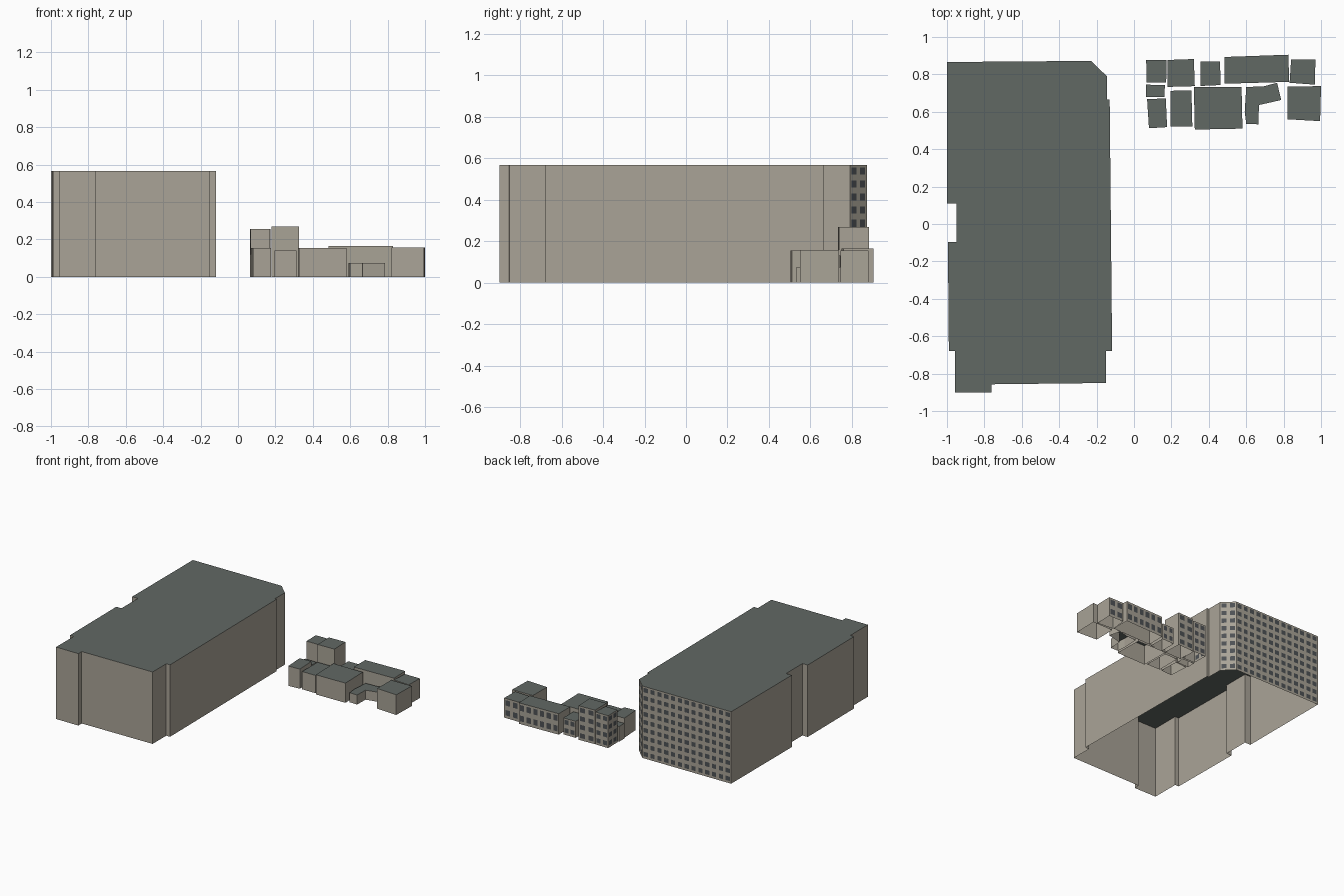
import bpy, bmesh
from mathutils import Vector

if "Cube" in bpy.data.objects:
    bpy.data.objects.remove(bpy.data.objects["Cube"])


def material(name, rgb):
    m = bpy.data.materials.new(name)
    m.diffuse_color = (*rgb, 1.0)
    m.use_nodes = True
    m.node_tree.nodes["Principled BSDF"].inputs["Base Color"].default_value = m.diffuse_color
    return m


MATS = [material("stone_wall", (0.40, 0.37, 0.31)),
        material("grey_roof", (0.12, 0.138, 0.127)),
        material("dark_window", (0.075, 0.083, 0.09))]
BAY, FLOOR = 0.059, 0.062      # window bay width and floor height


def splits(count, lo, hi):
    """Grid lines 0..1 for `count` cells, each with an opening from lo to hi."""
    s = [0.0]
    for i in range(count):
        s += [(i + lo) / count, (i + hi) / count]
    return s + [1.0]


def building(name, height, outline, facades=()):
    """Open-bottomed block from a clockwise outline; facade edges get windows."""
    bm = bmesh.new()
    pts = [Vector((x, y, 0)) for x, y in outline]
    up = Vector((0, 0, height))

    # flat roof
    bm.faces.new([bm.verts.new(p + up) for p in reversed(pts)]).material_index = 1

    # walls, cut into a window grid on the street side
    for i, a in enumerate(pts):
        b = pts[(i + 1) % len(pts)]
        us, vs = [0.0, 1.0], [0.0, 1.0]
        if i in facades:
            us = splits(max(1, round((b - a).length / BAY)), 0.19, 0.81)
            vs = splits(max(1, int(height / FLOOR)), 0.27, 0.82)
        grid = [[bm.verts.new(b.lerp(a, u) + up * v) for v in vs] for u in us]
        for j in range(len(us) - 1):
            for k in range(len(vs) - 1):
                f = bm.faces.new((grid[j][k], grid[j + 1][k],
                                  grid[j + 1][k + 1], grid[j][k + 1]))
                f.material_index = 2 if j % 2 and k % 2 else 0

    bmesh.ops.remove_doubles(bm, verts=bm.verts, dist=1e-5)
    me = bpy.data.meshes.new(name)
    bm.to_mesh(me)
    bm.free()
    for m in MATS:
        me.materials.append(m)
    bpy.context.collection.objects.link(bpy.data.objects.new(name, me))


# large block with a cut corner
building("large_block", 0.567, [
    (-1, .866), (-.23, .872), (-.145, .79), (-.145, .665), (-.13, .665),
    (-.117, -.68), (-.15, -.68), (-.15, -.85), (-.763, -.857), (-.763, -.9),
    (-.957, -.9), (-.957, -.68), (-.99, -.68), (-.995, -.095), (-.95, -.095),
    (-.95, .11), (-1, .11)], (0, 1))

# street row, windows on the back
building("corner_house", 0.255, [(.065, .877), (.175, .877), (.172, .757), (.068, .757)], (0, 3))
building("tall_house", 0.268, [(.18, .877), (.32, .882), (.325, .737), (.18, .733)], (0,))
building("narrow_house", 0.13, [(.355, .868), (.46, .87), (.463, .743), (.355, .738)], (0,))
building("long_house", 0.165, [(.485, .893), (.825, .905), (.83, .76), (.485, .75)], (0,))
building("end_house", 0.155, [(.84, .88), (.97, .88), (.967, .745), (.832, .755)], (0,))

# plain yard buildings in front
building("small_annex", 0.12, [(.063, .745), (.165, .743), (.163, .68), (.063, .678)])
building("left_yard_house", 0.155, [(.07, .667), (.17, .672), (.177, .518), (.08, .512)])
building("narrow_yard_house", 0.14, [(.195, .712), (.307, .715), (.312, .52), (.195, .52)])
building("wide_yard_house", 0.155, [(.32, .733), (.575, .733), (.58, .51), (.325, .505)])
building("bent_shed", 0.075, [(.6, .733), (.69, .735), (.765, .755), (.787, .663),
                              (.668, .636), (.665, .533), (.6, .535), (.592, .6)])
building("right_yard_house", 0.158, [(.822, .735), (1, .737), (.995, .55), (.82, .56)])
